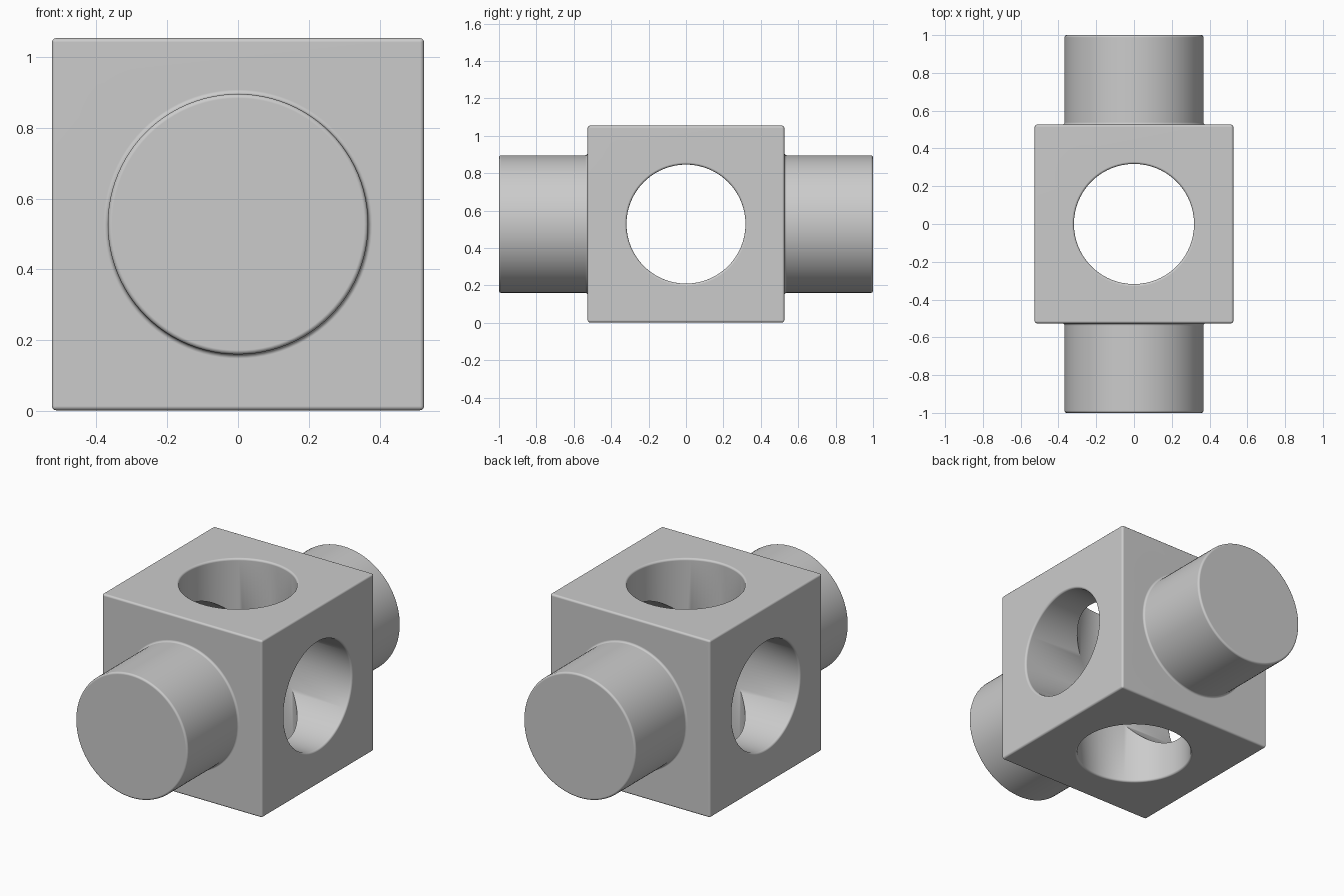
import bpy, bmesh, math
from mathutils import Matrix, Vector

if "Cube" in bpy.data.objects:
    bpy.data.objects.remove(bpy.data.objects["Cube"])

HALF = 0.526          # half the block size
CZ = 0.528            # height of the common centre
EDGE = 0.012          # small rounding on all rims


def finish(bm, name):
    bmesh.ops.recalc_face_normals(bm, faces=bm.faces)
    me = bpy.data.meshes.new(name)
    bm.to_mesh(me)
    bm.free()
    ob = bpy.data.objects.new(name, me)
    ob.location = (0, 0, CZ)
    bpy.context.collection.objects.link(ob)
    return ob


def arc(cr, ct, a0, a1, n=4):
    """Quarter round of radius EDGE as (radius, distance) points."""
    return [(cr + EDGE * math.cos(math.radians(a0 + (a1 - a0) * i / n)),
             ct + EDGE * math.sin(math.radians(a0 + (a1 - a0) * i / n)))
            for i in range(n + 1)]


def lathe(name, half_profile, rot, sides=96):
    """Revolve a profile, mirrored about the centre, around a turned z axis."""
    prof = [(r, -t) for r, t in reversed(half_profile)] + half_profile
    bm = bmesh.new()
    rings = [[bm.verts.new((r * math.cos(2 * math.pi * k / sides),
                            r * math.sin(2 * math.pi * k / sides), t))
              for k in range(sides)] for r, t in prof]
    for a, b in zip(rings, rings[1:]):
        for k in range(sides):
            j = (k + 1) % sides
            bm.faces.new((a[k], a[j], b[j], b[k]))
    bm.faces.new(rings[0])
    bm.faces.new(rings[-1])
    bmesh.ops.transform(bm, matrix=rot, verts=bm.verts)
    return finish(bm, name)


def combine(target, other, operation):
    mod = target.modifiers.new(operation.lower(), 'BOOLEAN')
    mod.operation = operation
    mod.solver = 'EXACT'
    mod.object = other
    bpy.context.view_layer.objects.active = target
    bpy.ops.object.modifier_apply(modifier=mod.name)
    bpy.data.objects.remove(other)


# Cube block with softened edges
bm = bmesh.new()
bmesh.ops.create_cube(bm, size=2 * HALF)
bmesh.ops.bevel(bm, geom=list(bm.edges), offset=EDGE, segments=3,
                profile=0.5, affect='EDGES')
block = finish(bm, "trunnion_block")

# Closed shaft front to back, filleted at the block and rounded at its ends
R = 0.368
fillet = arc(R + EDGE, HALF + EDGE, 270, 180)
shaft = lathe("shaft", [(R + EDGE, HALF - 0.03)] + fillet
              + arc(R - EDGE, 1 - EDGE, 0, 90),
              Matrix.Rotation(math.pi / 2, 4, 'X'))
combine(block, shaft, 'UNION')

# Two crossing through-holes with rounded rims
H = 0.318
bore = arc(H + EDGE, HALF - EDGE, 180, 90) + [(H + EDGE, HALF + 0.05)]
for name, rot in (("side_bore", Matrix.Rotation(math.pi / 2, 4, 'Y')),
                  ("vertical_bore", Matrix.Identity(4))):
    combine(block, lathe(name, bore, rot), 'DIFFERENCE')

# Smooth curves, crisp edges, flat-looking planes
bpy.ops.object.select_all(action='DESELECT')
block.select_set(True)
bpy.context.view_layer.objects.active = block
bpy.ops.object.shade_smooth_by_angle(angle=math.radians(40))
wn = block.modifiers.new("weighted_normals", 'WEIGHTED_NORMAL')
wn.keep_sharp = True
